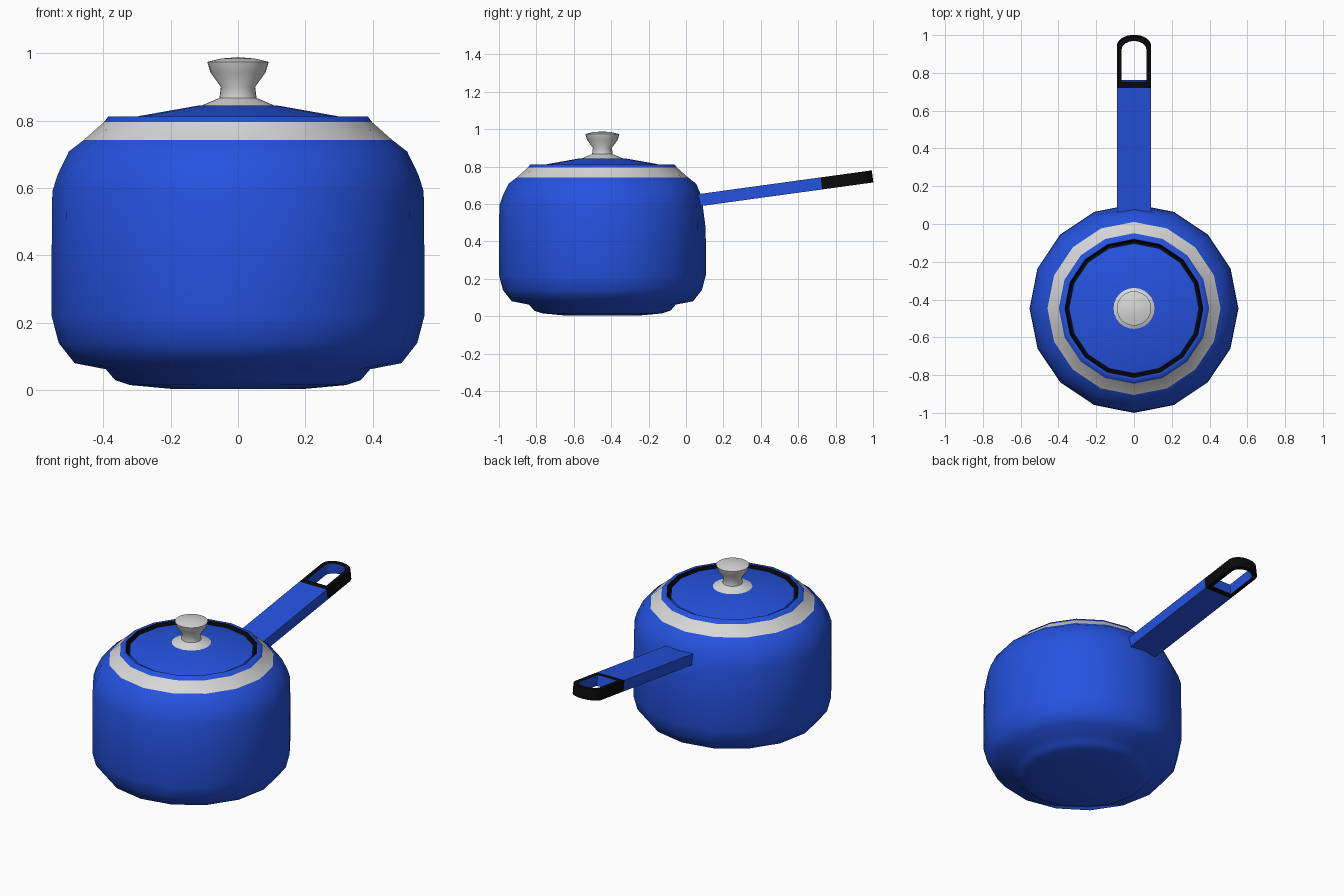
import bpy, bmesh, math
from mathutils import Matrix, Vector

if "Cube" in bpy.data.objects:
    bpy.data.objects.remove(bpy.data.objects["Cube"])

CY = -0.447  # pot axis position in y


def material(name, rgb):
    m = bpy.data.materials.new(name)
    m.diffuse_color = (*rgb, 1)
    m.use_nodes = True
    m.node_tree.nodes["Principled BSDF"].inputs["Base Color"].default_value = m.diffuse_color
    return m


BLUE = material("blue enamel", (0.018, 0.085, 0.74))
GREY = material("light grey", (0.68, 0.68, 0.68))
BLACK = material("black", (0.003, 0.003, 0.003))


def finish(name, bm, mats, angle):
    bmesh.ops.recalc_face_normals(bm, faces=bm.faces)
    me = bpy.data.meshes.new(name)
    bm.to_mesh(me)
    bm.free()
    for m in mats:
        me.materials.append(m)
    ob = bpy.data.objects.new(name, me)
    bpy.context.collection.objects.link(ob)
    bpy.ops.object.select_all(action='DESELECT')
    ob.select_set(True)
    bpy.context.view_layer.objects.active = ob
    bpy.ops.object.shade_smooth_by_angle(angle=math.radians(angle))
    return ob


def lathe(profile, sides, slots=None):
    """Revolve (r, z) points; slots gives a material per profile segment."""
    bm = bmesh.new()
    rings = []
    for r, z in profile:
        n = 1 if r == 0 else sides
        rings.append([bm.verts.new((r * math.cos(2 * math.pi * i / sides),
                                    CY + r * math.sin(2 * math.pi * i / sides), z))
                      for i in range(n)])
    for k, (a, b) in enumerate(zip(rings, rings[1:])):
        for i in range(sides):
            j = (i + 1) % sides
            vs = [a[i % len(a)], a[j % len(a)], b[j % len(b)], b[i % len(b)]]
            f = bm.faces.new(list(dict.fromkeys(vs)))
            f.material_index = slots.get(k, 0) if slots else 0
    return bm, rings


# Pot body with grey shoulder band, blue rim and dark inside groove
body = [(0, 0.003), (0.2, 0.004), (0.32, 0.015), (0.365, 0.03), (0.392, 0.062),
        (0.485, 0.08), (0.532, 0.14), (0.553, 0.22), (0.553, 0.40), (0.551, 0.59),
        (0.535, 0.64), (0.502, 0.708), (0.458, 0.742), (0.398, 0.795),
        (0.385, 0.812), (0.366, 0.812), (0.356, 0.77), (0, 0.765)]
bm, rings = lathe(body, 16, {12: 1, 15: 2, 16: 2})
# Flatten the back slightly where the handle meets the pot
rings[9][4].co.z = 0.48
rings[10][4].co.y = CY + 0.53
finish("pot_body", bm, [BLUE, GREY, BLACK], 60)

# Lid
bm, _ = lathe([(0, 0.768), (0.346, 0.768), (0.344, 0.80), (0.29, 0.814),
               (0.12, 0.844), (0, 0.848)], 16)
finish("lid", bm, [BLUE], 50)

# Knob
bm, _ = lathe([(0, 0.842), (0.114, 0.842), (0.055, 0.867), (0.051, 0.90),
               (0.082, 0.943), (0.091, 0.974), (0.05, 0.984), (0, 0.988)], 24)
finish("knob", bm, [GREY], 60)

# Handle frame: local y runs along the tilted handle, origin where the loop starts
TILT = Matrix.Translation((0, 0.724, 0.71)) @ Matrix.Rotation(math.radians(7.8), 4, 'X')
W, T = 0.091, 0.0325

# Handle shaft
bm = bmesh.new()
bmesh.ops.create_cube(bm, size=1)
length = 0.70
bm.transform(TILT @ Matrix.Translation((0, -length / 2, 0))
             @ Matrix.Diagonal((2 * W, length, 2 * T, 1)))
finish("handle_shaft", bm, [BLUE], 30)


# Hanging loop: black outside, blue walls inside the hole
def outline(w, y0, y1, rise):
    arc = [(w * math.cos(math.pi * i / 8), y1 + rise * math.sin(math.pi * i / 8))
           for i in range(9)]
    return [(w, y0)] + arc + [(-w, y0)]


bm = bmesh.new()
outer, inner = outline(W, 0, 0.218, 0.058), outline(0.066, 0.033, 0.205, 0.047)
loops = [[bm.verts.new(TILT @ Vector((x, y, z))) for x, y in pts]
         for pts, z in ((outer, T), (inner, T), (inner, -T), (outer, -T))]
n = len(outer)
for k in range(4):
    a, b = loops[k], loops[(k + 1) % 4]
    for i in range(n):
        j = (i + 1) % n
        f = bm.faces.new((a[i], a[j], b[j], b[i]))
        f.material_index = 1 if k == 1 else 0
finish("hanging_loop", bm, [BLACK, BLUE], 35)
